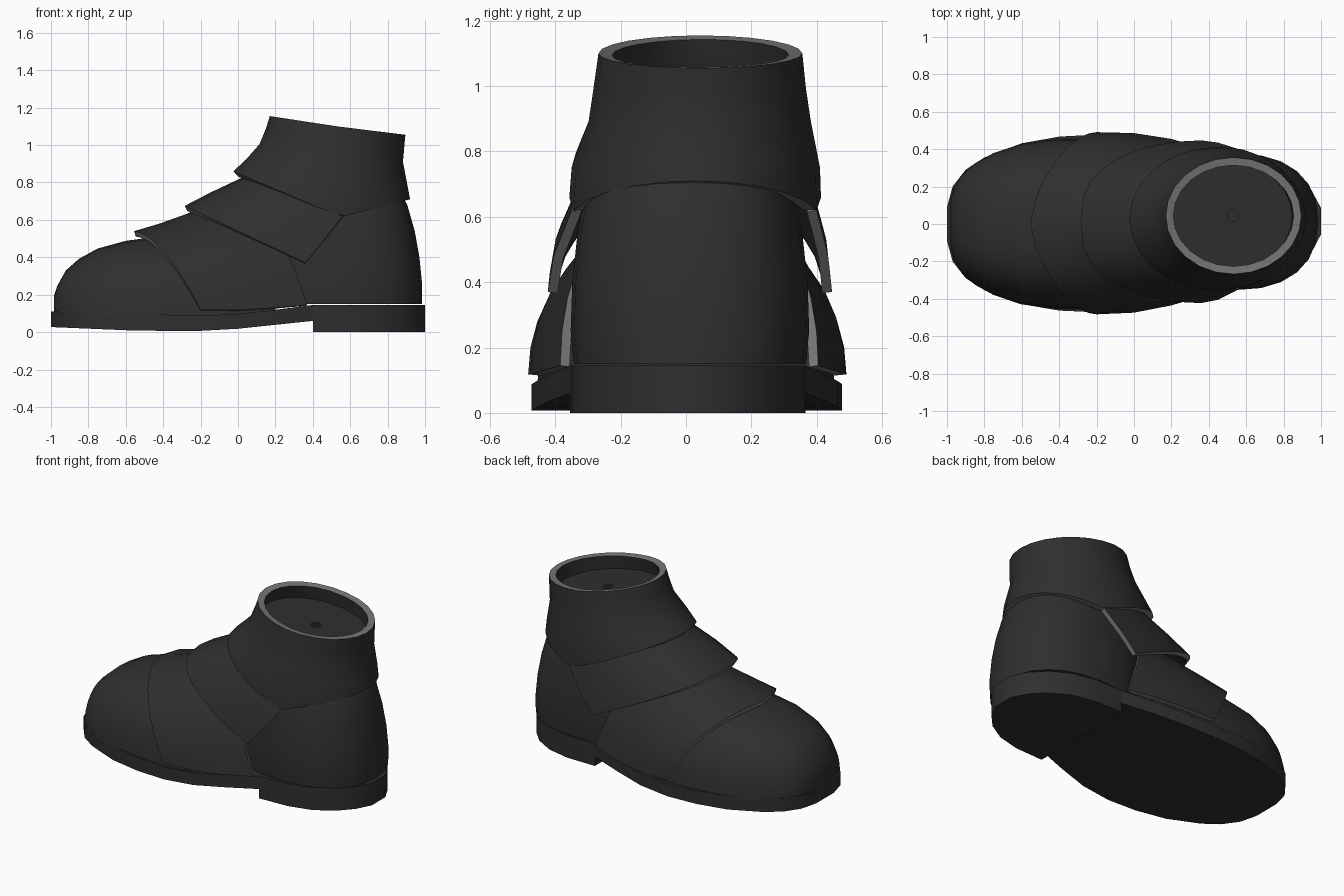
import bpy, bmesh, math
from mathutils import Vector

cube = bpy.data.objects.get("Cube")
if cube:
    bpy.data.objects.remove(cube, do_unlink=True)


def material(name, value):
    m = bpy.data.materials.new(name)
    m.use_nodes = True
    colour = (value, value, value, 1)
    m.diffuse_color = colour
    bsdf = m.node_tree.nodes["Principled BSDF"]
    bsdf.inputs["Base Color"].default_value = colour
    bsdf.inputs["Roughness"].default_value = 0.8
    return m


BLACK = material("black leather", 0.028)
GREY = material("grey cut edge", 0.18)


def lerp_table(x, table):
    """Piecewise linear lookup in a list of (x, value)."""
    for (x0, v0), (x1, v1) in zip(table, table[1:]):
        if x <= x1:
            return v0 + (v1 - v0) * max(0, (x - x0) / (x1 - x0))
    return table[-1][1]


def loft(name, rings, closed, caps=False, thickness=0, angle=30):
    """Skin a row of equal-length point rings; optionally cap or thicken it."""
    bm = bmesh.new()
    rows = [[bm.verts.new(p) for p in ring] for ring in rings]
    n = len(rows[0])
    for a, b in zip(rows, rows[1:]):
        for i in range(n if closed else n - 1):
            j = (i + 1) % n
            bm.faces.new((a[i], a[j], b[j], b[i]))
    if caps:
        bm.faces.new(rows[0])
        bm.faces.new(rows[-1])
    bmesh.ops.recalc_face_normals(bm, faces=bm.faces)
    mid = sum((v.co for v in bm.verts), Vector()) / len(bm.verts)
    mid.z -= 0.1
    if sum(f.normal.dot(f.calc_center_median() - mid) for f in bm.faces) < 0:
        bmesh.ops.reverse_faces(bm, faces=bm.faces)
    mesh = bpy.data.meshes.new(name)
    bm.to_mesh(mesh)
    bm.free()
    ob = bpy.data.objects.new(name, mesh)
    bpy.context.collection.objects.link(ob)
    mesh.materials.append(BLACK)
    bpy.ops.object.select_all(action="DESELECT")
    ob.select_set(True)
    bpy.context.view_layer.objects.active = ob
    if thickness:
        mesh.materials.append(GREY)
        mod = ob.modifiers.new("thickness", "SOLIDIFY")
        mod.thickness = thickness
        mod.offset = -1
        mod.material_offset_rim = 1
        bpy.ops.object.modifier_apply(modifier=mod.name)
    bpy.ops.object.shade_smooth_by_angle(angle=math.radians(angle))
    return ob


def arch(apex_x, apex_z, base_x, base_z, half, centre=0.0, lean=1.0, steps=16):
    """Arch from one side over the top to the other, leaning back at its feet."""
    pts = []
    for i in range(steps + 1):
        t = math.pi * i / steps
        s, c = max(0, math.sin(t)), math.cos(t)
        y = centre - math.copysign(half * abs(c) ** 0.75, c)
        x = apex_x + (base_x - apex_x) * (1 - s) ** lean
        pts.append((x, y, base_z + (apex_z - base_z) * s))
    return pts


def oval(x0, x1, half, centre, height, power=1.0, steps=24):
    """Closed oval ring; height is a function of x."""
    pts = []
    for i in range(steps):
        t = 2 * math.pi * i / steps
        c, s = math.cos(t), math.sin(t)
        x = (x0 + x1) / 2 + (x1 - x0) / 2 * math.copysign(abs(c) ** power, c)
        y = centre + half * math.copysign(abs(s) ** power, s)
        pts.append((x, y, height(x)))
    return pts


# Sole: rectangular sections with a raised arch and a stepped heel block
WIDTH = [(-1, .09), (-.97, .2), (-.9, .29), (-.8, .355), (-.6, .43), (-.4, .465),
         (-.2, .475), (0, .46), (.2, .415), (.4, .36), (.6, .355), (.75, .32),
         (.87, .25), (.95, .165), (1, .07)]
TOP = [(-1, .11), (-.2, .088), (.05, .1), (.4, .145), (1, .145)]
BOTTOM = [(-1, .027), (-.6, .01), (-.25, .004), (0, .018), (.4, .06)]
CENTRE = [(-1, 0), (.4, .005), (1, .015)]


def sole_section(x, bottom):
    w, top, c = (lerp_table(x, t) for t in (WIDTH, TOP, CENTRE))
    return [(x, c - w, bottom), (x, c + w, bottom), (x, c + w, top), (x, c - w, top)]


stations = [x for x, _ in WIDTH]
front = [sole_section(x, lerp_table(x, BOTTOM)) for x in stations if x <= .4]
back = [sole_section(x, 0) for x in stations if x >= .4]
loft("sole", front + back, True, caps=True)

# Rounded toe, running back underneath the plates
toe = [(-.985, .1, .19), (-.965, .19, .25), (-.92, .265, .33), (-.85, .325, .392),
       (-.75, .38, .447), (-.6, .43, .488), (-.4, .455, .515), (-.1, .455, .55),
       (.2, .4, .6)]
loft("toe", [arch(x, z, x, .085, w) for x, w, z in toe], False, caps=True)

# Heel counter: stacked ovals
heel = [(.12, .94, .33, .1), (.985, .355, .15, .1), (.985, .365, .25, .1),
        (.97, .36, .4, .1), (.945, .345, .54, .1), (.905, .32, .68, .12),
        (.85, .28, .78, .15)][1:]
loft("heel", [oval(x0, x1, w, .012, lambda x, z=z: z, .86)
              for x1, w, z, x0 in heel], True, caps=True)

# Overlapping instep plates
loft("lower_instep_plate", [
    arch(-.555, .54, -.2, .118, .487, .004, .6),
    arch(-.42, .58, 0, .118, .48, .006, .52),
    arch(-.28, .63, .2, .13, .445, .01, .45),
    arch(-.15, .69, .37, .145, .395, .01, .32)], False, thickness=.03)
loft("upper_instep_plate", [
    arch(-.285, .675, .36, .37, .435, .012, 1),
    arch(-.15, .745, .45, .48, .42, .015, .95),
    arch(.03, .83, .56, .62, .375, .025, .9)], False, thickness=.03)


# Ankle cuff: slanted ovals, dipping at the sides
def dip(x0, z0, xm, zm, x1, z1):
    return lambda x: lerp_table(x, [(x0, z0), (xm, zm), (x1, z1)])


cuff = [(-.025, .86, .55, .615, .92, .71, .385, .028),
        (.045, .925, .55, .72, .905, .79, .38, .03),
        (.115, 1.005, .54, .88, .882, .91, .34, .042),
        (.15, 1.09, .53, .99, .888, .98, .325, .042),
        (.17, 1.155, .53, 1.1, .895, 1.055, .312, .044)]
loft("ankle_cuff", [oval(x0, x1, w, c, dip(x0, z0, xm, zm, x1, z1))
                    for x0, z0, xm, zm, x1, z1, w, c in cuff], True, thickness=.042)

# Flat lining that closes the opening a little below the rim
slope = dip(.17, 1.06, .53, 1.01, .895, .965)
loft("lining", [oval(.18, .875, .30, .044, slope),
                oval(.5, .56, .03, .044, slope)], True, caps=False)
